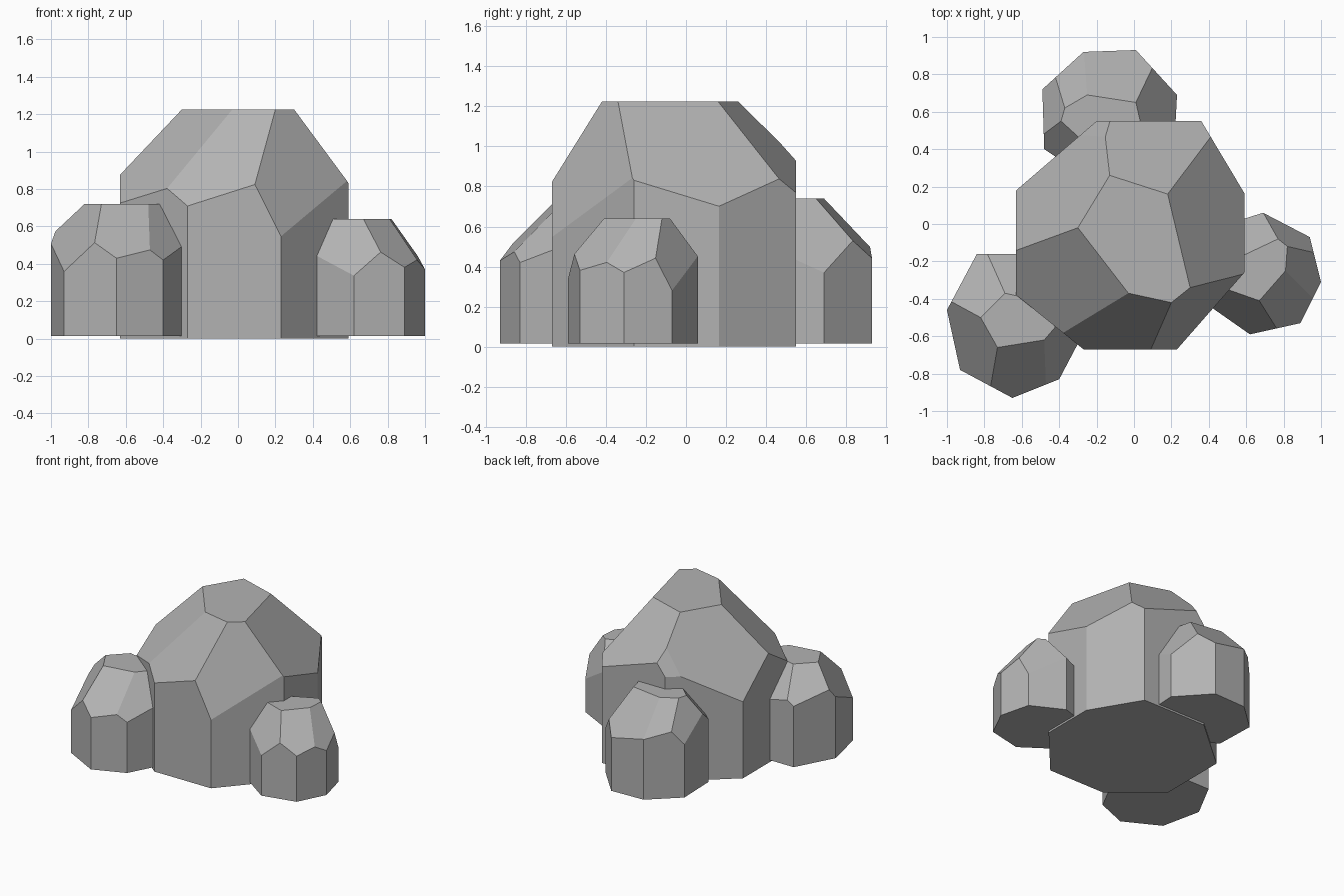
import bpy
import bmesh
from mathutils import Vector

start_cube = bpy.data.objects.get("Cube")
if start_cube:
    bpy.data.objects.remove(start_cube, do_unlink=True)

# One plain stone colour
stone = bpy.data.materials.new("stone_grey")
stone.use_nodes = True
grey = (0.45, 0.45, 0.45, 1)
stone.diffuse_color = grey
stone.node_tree.nodes["Principled BSDF"].inputs["Base Color"].default_value = grey


def slice_off(bm, point, normal):
    """Remove everything on the normal side of a plane and close the cut."""
    geometry = bm.verts[:] + bm.edges[:] + bm.faces[:]
    bmesh.ops.bisect_plane(bm, geom=geometry, dist=0.00001, plane_co=point,
                           plane_no=normal, clear_outer=True)
    open_edges = [e for e in bm.edges if e.is_boundary]
    if open_edges:
        bmesh.ops.holes_fill(bm, edges=open_edges, sides=0)


def rock(name, base, top, footprint, cap, slopes, chips=()):
    """Extrude a footprint, then chisel one sloped facet below each cap edge."""
    bm = bmesh.new()
    floor = bm.faces.new([bm.verts.new((x, y, base)) for x, y in footprint])
    raised = bmesh.ops.extrude_face_region(bm, geom=[floor], use_keep_orig=True)
    for item in raised["geom"]:
        if isinstance(item, bmesh.types.BMVert):
            item.co.z = top
    bmesh.ops.recalc_face_normals(bm, faces=bm.faces[:])

    # Facets: steepness is the drop per unit travelled away from the cap edge
    for i, steepness in enumerate(slopes):
        start = Vector((*cap[i], top))
        end = Vector((*cap[(i + 1) % len(cap)], top))
        along = (end - start).normalized()
        slice_off(bm, start, Vector((along.y * steepness, -along.x * steepness, 1)).normalized())

    # Extra chipped corners
    for point, normal in chips:
        slice_off(bm, Vector(point), Vector(normal).normalized())

    bmesh.ops.recalc_face_normals(bm, faces=bm.faces[:])
    mesh = bpy.data.meshes.new(name)
    bm.to_mesh(mesh)
    bm.free()
    mesh.materials.append(stone)
    obj = bpy.data.objects.new(name, mesh)
    bpy.context.collection.objects.link(obj)
    return obj


# Large central boulder
rock("main_boulder", 0, 1.225,
     footprint=[(-.63, -.38), (-.27, -.67), (.23, -.67), (.59, -.26),
                (.59, .165), (.36, .55), (-.2, .55), (-.63, .18)],
     cap=[(-.3, -.02), (-.03, -.37), (.2, -.42), (.3, -.34), (.18, .16), (-.13, .26)],
     slopes=[1.04, 1.5, 3.17, 1.31, 1.07, 1.59],
     chips=[((-.155, .47, 1.015), (-1.35, 1.56, 1.03))])

# Small rock at the front
rock("front_rock", .015, .72,
     footprint=[(-1, -.46), (-.93, -.78), (-.65, -.93), (-.4, -.83),
                (-.3, -.64), (-.3, -.37), (-.5, -.16), (-.84, -.16)],
     cap=[(-.82, -.5), (-.73, -.66), (-.48, -.62), (-.42, -.55), (-.6, -.39), (-.69, -.37)],
     slopes=[1.55, 1.04, 1.52, 1.2, 1, .86])

# Smallest rock at the side
rock("side_rock", .015, .64,
     footprint=[(.42, -.45), (.62, -.59), (.89, -.53), (1, -.31),
                (.94, -.07), (.69, .06), (.5, 0), (.42, -.2)],
     cap=[(.5, -.35), (.67, -.41), (.81, -.25), (.82, -.12), (.77, -.08), (.58, -.17)],
     slopes=[1.63, 1.06, 1.39, 3.16, 1.19, 1.5])

# Small rock at the back
rock("back_rock", .015, .74,
     footprint=[(-.49, .72), (-.48, .4), (-.3, .28), (.05, .3),
                (.22, .5), (.23, .69), (.01, .93), (-.27, .92)],
     cap=[(-.37, .62), (-.39, .55), (-.28, .45), (-.02, .45), (.04, .52), (.01, .65), (-.25, .69)],
     slopes=[2.1, 1.3, 1.3, 1.3, 1.66, 1.08, 1.17])
